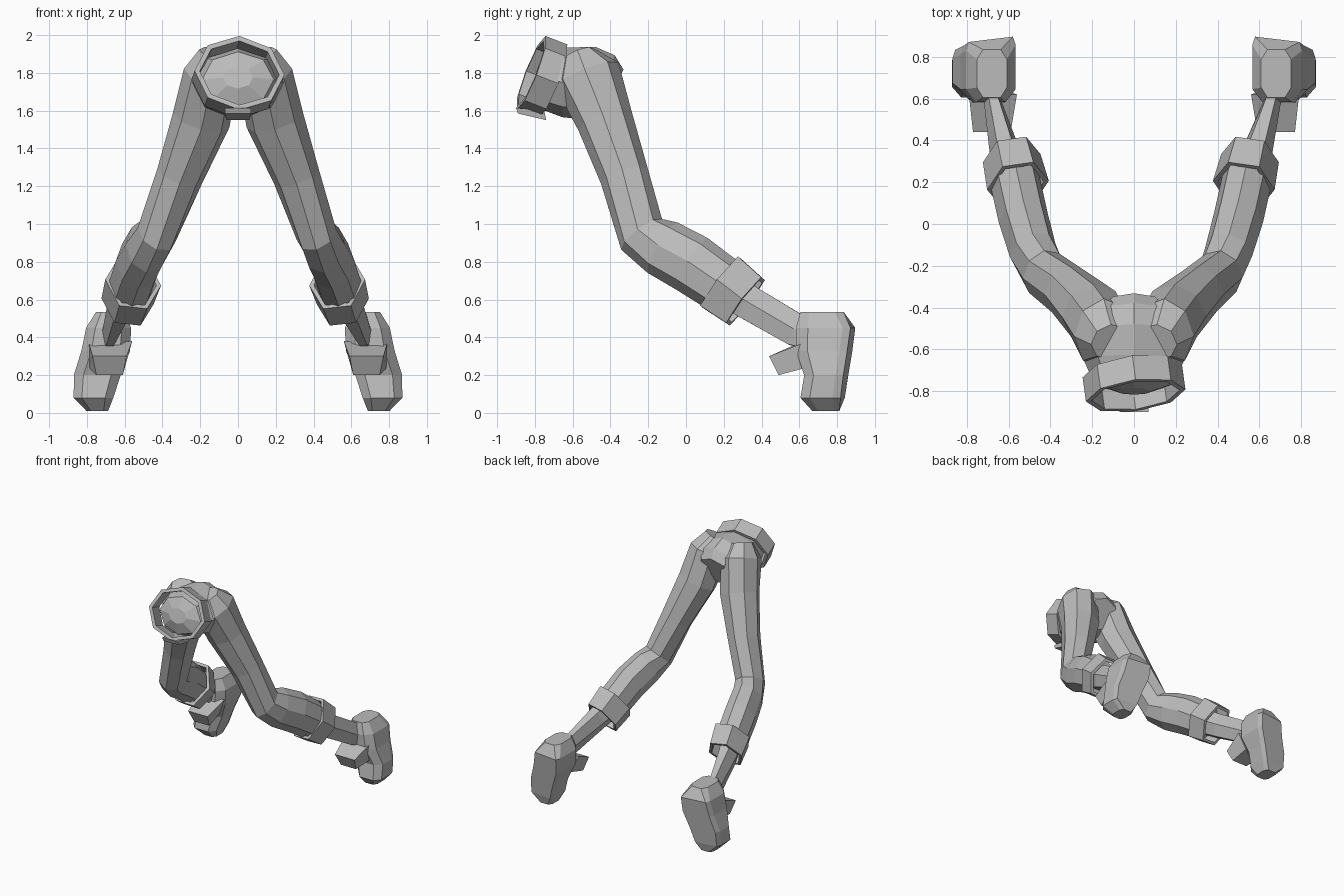
import bpy, bmesh, math
from mathutils import Vector

if "Cube" in bpy.data.objects:
    bpy.data.objects.remove(bpy.data.objects["Cube"])

grey = bpy.data.materials.new("plain grey")
grey.diffuse_color = (0.5, 0.5, 0.5, 1)
grey.use_nodes = True
grey.node_tree.nodes["Principled BSDF"].inputs["Base Color"].default_value = grey.diffuse_color


def finish(name, bm):
    bmesh.ops.recalc_face_normals(bm, faces=bm.faces)
    me = bpy.data.meshes.new(name)
    bm.to_mesh(me)
    bm.free()
    me.materials.append(grey)
    ob = bpy.data.objects.new(name, me)
    bpy.context.collection.objects.link(ob)
    return ob


def ring(bm, c, t, ru, rv, n, half=0, power=1):
    """Polygon ring around c, square to direction t."""
    t = t.normalized()
    u = Vector((1, 0, 0))
    u = (u - t * u.dot(t)).normalized()
    v = t.cross(u)

    def sp(a):
        return math.copysign(abs(a) ** power, a) if abs(a) > 1e-6 else 0
    out = []
    for i in range(n):
        a = 2 * math.pi * (i + half) / n
        out.append(bm.verts.new(c + u * ru * sp(math.cos(a)) + v * rv * sp(math.sin(a))))
    return out


def skin(bm, a, b):
    n = len(a)
    for i in range(n):
        bm.faces.new((a[i], a[(i + 1) % n], b[(i + 1) % n], b[i]))


def loft(name, path, n=8, half=0, power=1, tangent=None):
    """Closed tube through (x, y, z, side radius, depth radius) stations."""
    bm = bmesh.new()
    pts = [Vector(p[:3]) for p in path]
    rings = []
    for i, p in enumerate(path):
        t = Vector(tangent) if tangent else Vector((0, 0, 0))
        if not tangent:
            if i > 0:
                t += (pts[i] - pts[i - 1]).normalized()
            if i < len(pts) - 1:
                t += (pts[i + 1] - pts[i]).normalized()
        rings.append(ring(bm, pts[i], t, p[3], p[4], n, half, power))
    for a, b in zip(rings, rings[1:]):
        skin(bm, a, b)
    bm.faces.new(rings[0])
    bm.faces.new(rings[-1])
    return finish(name, bm)


def band(name, c0, c1, r0, r1, wall, n, half=0):
    """Open ring with wall thickness from c0 to c1."""
    bm = bmesh.new()
    c0, c1 = Vector(c0), Vector(c1)
    t = c1 - c0
    rs = [ring(bm, c, t, r[0] - w, r[1] - w, n, half)
          for c, r, w in ((c0, r0, 0), (c1, r1, 0), (c1, r1, wall), (c0, r0, wall))]
    for i in range(4):
        skin(bm, rs[i], rs[(i + 1) % 4])
    return finish(name, bm)


def block(name, corners_a, corners_b):
    """Solid between two four-sided ends."""
    bm = bmesh.new()
    a = [bm.verts.new(p) for p in corners_a]
    b = [bm.verts.new(p) for p in corners_b]
    skin(bm, a, b)
    bm.faces.new(a)
    bm.faces.new(b)
    return finish(name, bm)


# Hips, later joined with both trouser legs
trousers = loft("trousers", [
    (0, -.80, 1.775, .08, .06), (0, -.765, 1.765, .19, .15),
    (0, -.64, 1.75, .245, .185), (0, -.51, 1.745, .265, .195),
    (0, -.44, 1.725, .21, .18), (0, -.385, 1.70, .14, .13)])

for s, side in ((-1, "left"), (1, "right")):
    d = .03 if s < 0 else 0      # the left shin swings out a little more

    def P(x, *rest):
        return (s * x,) + rest

    # Trouser leg
    leg = loft(side + "_trouser_leg", [
        P(.11, -.565, 1.895, .10, .09), P(.145, -.525, 1.79, .145, .18),
        P(.195, -.43, 1.55, .155, .15), P(.31, -.325, 1.25, .125, .13),
        P(.415 + d / 2, -.235, .945, .11, .135), P(.455 + d, -.125, .875, .115, .155),
        P(.50 + d, .03, .79, .12, .16), P(.54 + d, .21, .665, .12, .15)])
    m = trousers.modifiers.new("join", 'BOOLEAN')
    m.operation, m.solver, m.object = 'UNION', 'EXACT', leg
    bpy.context.view_layer.objects.active = trousers
    bpy.ops.object.modifier_apply(modifier=m.name)
    bpy.data.objects.remove(leg)

    # Rolled cuff
    band(side + "_cuff", P(.525 + d, .185, .69), P(.555 + d, .315, .59),
         (.15, .19), (.14, .175), .025, 6)

    # Bare ankle
    loft(side + "_ankle", [
        P(.535 + d, .2, .665, .085, .11), P(.585 + d, .33, .585, .075, .105),
        P(.66 + d / 2, .58, .44, .042, .10), P(.69, .68, .40, .04, .08)], n=6)

    # Shoe: toe points down
    shoe = loft(side + "_shoe", [
        P(.68, .72, .535, .075, .12), P(.685, .735, .45, .125, .16),
        P(.70, .73, .33, .135, .155), P(.745, .745, .20, .13, .125),
        P(.765, .725, .08, .11, .125), P(.745, .74, .01, .06, .075)],
        half=.5, power=.6, tangent=(0, 0, -1))
    # Flat sole facing back, tilted outward and toward the toe
    for r in range(1, 5):
        vs = shoe.data.vertices[r * 8 + 4:r * 8 + 8]
        cx = sum(v.co.x for v in vs) / 4
        for k, v in enumerate(vs):
            if k in (1, 2):
                v.co.x = cx + (v.co.x - cx) * 1.5
            v.co.y = .89 - .12 * (s * v.co.x - .63) + .12 * (v.co.z - .45)
            if k in (0, 3):
                v.co.y -= .04

    # Shoe tongue
    block(side + "_shoe_tongue",
          [P(.59, .44, .30), P(.77, .44, .30), P(.75, .49, .20), P(.61, .49, .20)],
          [P(.56, .62, .38), P(.79, .62, .37), P(.79, .64, .24), P(.62, .64, .24)])

# Belt (turned slightly to one side) and buckle
band("belt", (.008, -.82, 1.80), (-.008, -.705, 1.755), (.24, .21), (.24, .21), .028, 8)
block("buckle",
      [(-.07, -.90, 1.615), (.07, -.90, 1.615), (.07, -.89, 1.585), (-.07, -.89, 1.585)],
      [(-.07, -.75, 1.60), (.07, -.75, 1.60), (.06, -.74, 1.55), (-.06, -.74, 1.55)])
